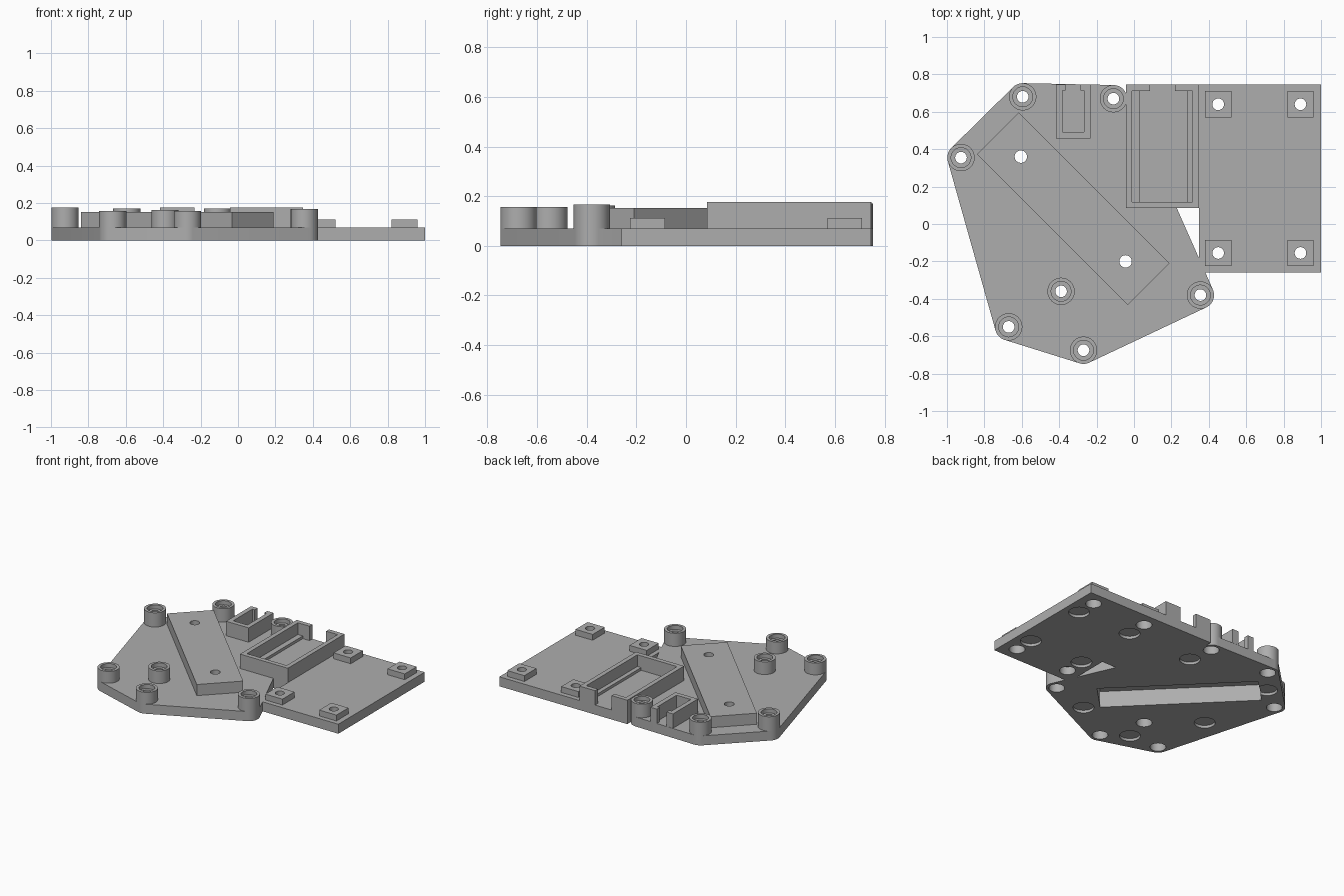
import bpy, bmesh, math
from mathutils import Vector, Matrix

if "Cube" in bpy.data.objects:
    bpy.data.objects.remove(bpy.data.objects["Cube"])

BASE = 0.07          # plate thickness
SEG = 48
grey = bpy.data.materials.new("grey plastic")
grey.use_nodes = True
COL = (0.42, 0.42, 0.42, 1)
grey.diffuse_color = COL
grey.node_tree.nodes["Principled BSDF"].inputs["Base Color"].default_value = COL


def finish(name, bm):
    bmesh.ops.recalc_face_normals(bm, faces=bm.faces)
    me = bpy.data.meshes.new(name)
    bm.to_mesh(me)
    bm.free()
    me.materials.append(grey)
    ob = bpy.data.objects.new(name, me)
    bpy.context.collection.objects.link(ob)
    return ob


def prism(bm, pts, z0, z1):
    lo = [bm.verts.new((x, y, z0)) for x, y in pts]
    hi = [bm.verts.new((x, y, z1)) for x, y in pts]
    bm.faces.new(lo[::-1])
    bm.faces.new(hi)
    n = len(pts)
    for i in range(n):
        j = (i + 1) % n
        bm.faces.new((lo[i], lo[j], hi[j], hi[i]))


def rect(x0, x1, y0, y1):
    return [(x0, y0), (x1, y0), (x1, y1), (x0, y1)]


def circle(c, r):
    return [(c[0] + r * math.cos(2 * math.pi * i / SEG),
             c[1] + r * math.sin(2 * math.pi * i / SEG)) for i in range(SEG)]


def solid(name, outlines):
    bm = bmesh.new()
    for pts, z0, z1 in outlines:
        prism(bm, pts, z0, z1)
    return finish(name, bm)


def lathe(bm, c, profile):
    """Closed stepped cylinder from (radius, height) pairs."""
    rings = [[bm.verts.new((x, y, z)) for x, y in circle(c, r)] for r, z in profile]
    bm.faces.new(rings[0])
    bm.faces.new(rings[-1])
    for a, b in zip(rings, rings[1:]):
        for i in range(SEG):
            j = (i + 1) % SEG
            bm.faces.new((a[i], a[j], b[j], b[i]))


def boolean(ob, other, op="DIFFERENCE"):
    m = ob.modifiers.new("bool", "BOOLEAN")
    m.operation, m.object, m.solver = op, other, "EXACT"
    bpy.context.view_layer.update()
    ev = ob.evaluated_get(bpy.context.evaluated_depsgraph_get())
    me = bpy.data.meshes.new_from_object(ev)
    ob.modifiers.clear()
    ob.data = me


# Positions: screw posts (x, y, height), pads, foot recesses
POSTS = [(-0.925, 0.355, 0.175), (-0.595, 0.68, 0.17), (-0.11, 0.67, 0.17),
         (0.355, -0.38, 0.167), (-0.27, -0.675, 0.157), (-0.67, -0.55, 0.157),
         (-0.39, -0.36, 0.163)]
PADS = [(x, y) for x in (0.45, 0.89) for y in (-0.155, 0.64)]
FEET = [(x, y) for x in (0.45, 0.89) for y in (-0.01, 0.49)]
FEET += [(-0.08, 0.485), (-0.74, 0.5), (0.05, -0.465), (-0.43, -0.555), (-0.7, -0.1)]
PAD_TOP, POST_R, BORE_R, HOLE_R = 0.113, 0.073, 0.053, 0.031

# Base plate: rounded hull around the posts, joined to the side plate
bm = bmesh.new()
for px, py, _ in POSTS:
    for x, y in circle((px, py), POST_R):
        for z in (0, BASE):
            bm.verts.new((x, y, z))
hull = bmesh.ops.convex_hull(bm, input=bm.verts)
bmesh.ops.delete(bm, geom=list({v for v in hull["geom_interior"] + hull["geom_unused"]
                                if isinstance(v, bmesh.types.BMVert)}), context="VERTS")
bmesh.ops.dissolve_limit(bm, angle_limit=0.002, verts=bm.verts, edges=bm.edges)
base_plate = finish("base_plate", bm)
helpers = []
for pts in (rect(0.347, 1, -0.26, 0.745), rect(-0.043, 0.36, 0.085, 0.745)):
    extra = solid("plate_extension", [(pts, 0, BASE)])
    boolean(base_plate, extra, "UNION")
    helpers.append(extra)

# Posts and square pads
posts = solid("screw_posts", [(circle(p, POST_R), BASE, p[2]) for p in POSTS])
pads = solid("square_pads", [(rect(x - 0.07, x + 0.07, y - 0.07, y + 0.07), BASE, PAD_TOP)
                             for x, y in PADS])

# Diagonal hollow cover
CENTRE = Vector((-0.325, 0.082))


def diagonal(length, width):
    turn = Matrix.Rotation(math.radians(-45), 2)
    return [tuple(CENTRE + turn @ Vector(p))
            for p in rect(-length / 2, length / 2, -width / 2, width / 2)]


cover = solid("diagonal_cover", [(diagonal(1.14, 0.315), BASE, 0.152)])


# Open trays with a gap in the back wall
def tray(x0, x1, y0, y1, t, g0, g1):
    return [(x0, y0), (x1, y0), (x1, y1), (g1, y1), (g1, y1 - t), (x1 - t, y1 - t),
            (x1 - t, y0 + t), (x0 + t, y0 + t), (x0 + t, y1 - t), (g0, y1 - t),
            (g0, y1), (x0, y1)]


large_tray = solid("large_tray", [(tray(-0.043, 0.347, 0.085, 0.745, 0.033, 0.085, 0.22),
                                   BASE, 0.176)])
ledges = solid("large_tray_ledges", [(rect(-0.01, 0.03, 0.118, 0.712), BASE, 0.09),
                                     (rect(0.283, 0.314, 0.118, 0.712), BASE, 0.09)])
small_tray = solid("small_tray", [(tray(-0.417, -0.233, 0.457, 0.747, 0.034, -0.365, -0.285),
                                   BASE, 0.176)])

# Cutters: stepped screw bores, foot recesses and the long channel
bm = bmesh.new()
for x, y, h in POSTS:
    lathe(bm, (x, y), [(BORE_R, -0.05), (BORE_R, 0.09), (HOLE_R, 0.09),
                       (HOLE_R, h - 0.03), (BORE_R, h - 0.03), (BORE_R, 0.3)])
for c in PADS:
    lathe(bm, c, [(BORE_R, -0.05), (BORE_R, 0.06), (HOLE_R, 0.06), (HOLE_R, 0.3)])
bores = finish("bore_cutter", bm)
feet = solid("foot_cutter", [(circle(c, 0.07), -0.05, 0.02) for c in FEET])
channel = solid("channel_cutter", [(diagonal(1.08, 0.25), -0.05, 0.12)])
pins = solid("cover_hole_cutter", [(circle(c, 0.033), 0.1, 0.3)
                                   for c in ((-0.605, 0.36), (-0.045, -0.2))])
helpers += [bores, feet, channel, pins]

for part, cutters in ((base_plate, (bores, feet, channel)), (posts, (bores,)),
                      (pads, (bores,)), (cover, (channel, pins))):
    for cutter in cutters:
        boolean(part, cutter)
for h in helpers:
    bpy.data.objects.remove(h)

# Smooth round walls, keep edges sharp
bpy.ops.object.select_all(action="DESELECT")
for part in (base_plate, posts, pads, cover, large_tray, ledges, small_tray):
    part.select_set(True)
    bpy.context.view_layer.objects.active = part
bpy.ops.object.shade_smooth_by_angle(angle=math.radians(30))
